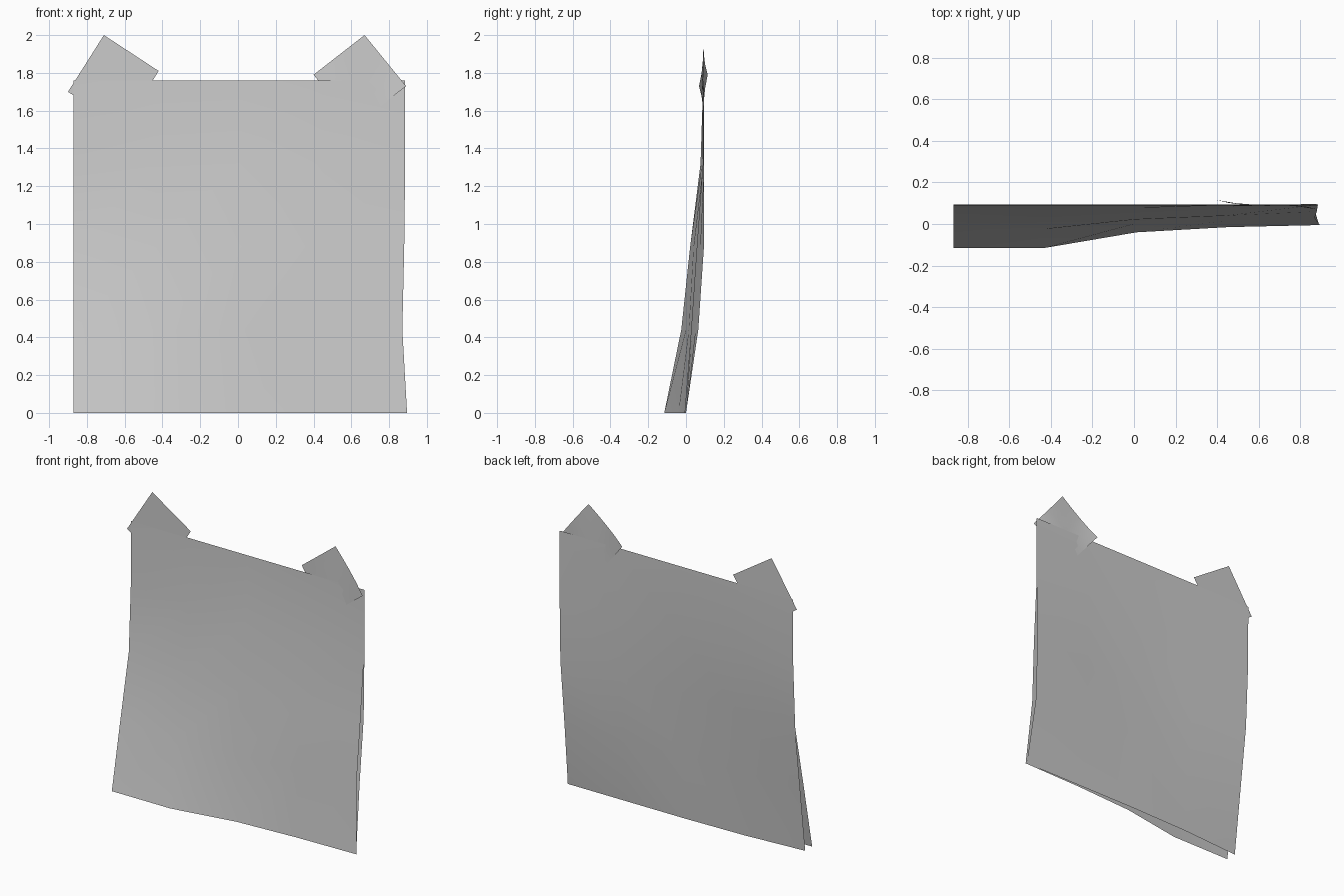
import bpy

if "Cube" in bpy.data.objects:
    bpy.data.objects.remove(bpy.data.objects["Cube"], do_unlink=True)

# One plain paper colour for everything
paper = bpy.data.materials.new("paper_grey")
paper.use_nodes = True
colour = (0.6, 0.6, 0.6, 1.0)
paper.diffuse_color = colour
paper.node_tree.nodes["Principled BSDF"].inputs["Base Color"].default_value = colour


def make_surface(name, verts, rows, cols):
    """Smooth single-sided sheet through a grid of points."""
    faces = [(r * cols + c, r * cols + c + 1, (r + 1) * cols + c + 1, (r + 1) * cols + c)
             for r in range(rows - 1) for c in range(cols - 1)]
    mesh = bpy.data.meshes.new(name)
    mesh.from_pydata(verts, [], faces)
    mesh.materials.append(paper)
    mesh.shade_smooth()
    obj = bpy.data.objects.new(name, mesh)
    bpy.context.collection.objects.link(obj)


def make_sheet(name, depths, right_edge):
    """Curled sheet: rows of depths run left to right, listed bottom to top."""
    left_x, height = -0.87, 1.76
    rows, cols = len(depths), len(depths[0])
    verts = []
    for r, (row, edge) in enumerate(zip(depths, right_edge)):
        for c, depth in enumerate(row):
            x = left_x + (edge - left_x) * c / (cols - 1)
            verts.append((x, depth, height * r / (rows - 1)))
    make_surface(name, verts, rows, cols)


def make_tape(name, corner, along, down, curl):
    """Square of tape whose two opposite corners curl back and forward."""
    steps = 4
    middle_depth = 0.092
    verts = []
    for i in range(steps + 1):
        for j in range(steps + 1):
            u, v = j / steps, i / steps
            verts.append((corner[0] + along[0] * u + down[0] * v,
                          middle_depth + curl * (1 - u - v) ** 3,
                          corner[1] + along[1] * u + down[1] * v))
    make_surface(name, verts, steps + 1, steps + 1)


# Two curled sheets
make_sheet("front_sheet",
           [(-0.115, -0.115, -0.04, -0.015, -0.005),
            (-0.025, -0.025, 0.0, 0.015, 0.03),
            (0.068, 0.035, 0.022, 0.04, 0.06),
            (0.089, 0.082, 0.077, 0.085, 0.092),
            (0.091, 0.091, 0.091, 0.091, 0.091)],
           (0.895, 0.87, 0.88, 0.885, 0.885))
make_sheet("back_sheet",
           [(-0.04, -0.01, 0.0, 0.0, 0.0),
            (0.015, 0.02, 0.03, 0.05, 0.065),
            (0.07, 0.06, 0.05, 0.075, 0.095),
            (0.091, 0.09, 0.086, 0.091, 0.096),
            (0.094, 0.094, 0.094, 0.094, 0.095)],
           (0.89, 0.87, 0.88, 0.885, 0.885))

# Tape lying flat at one corner, curling at the other
make_tape("right_tape", (-0.90, 1.70), (0.19, 0.30), (0.29, -0.19), 0)
make_tape("left_tape", (0.40, 1.79), (0.27, 0.21), (0.22, -0.27), 0.023)
